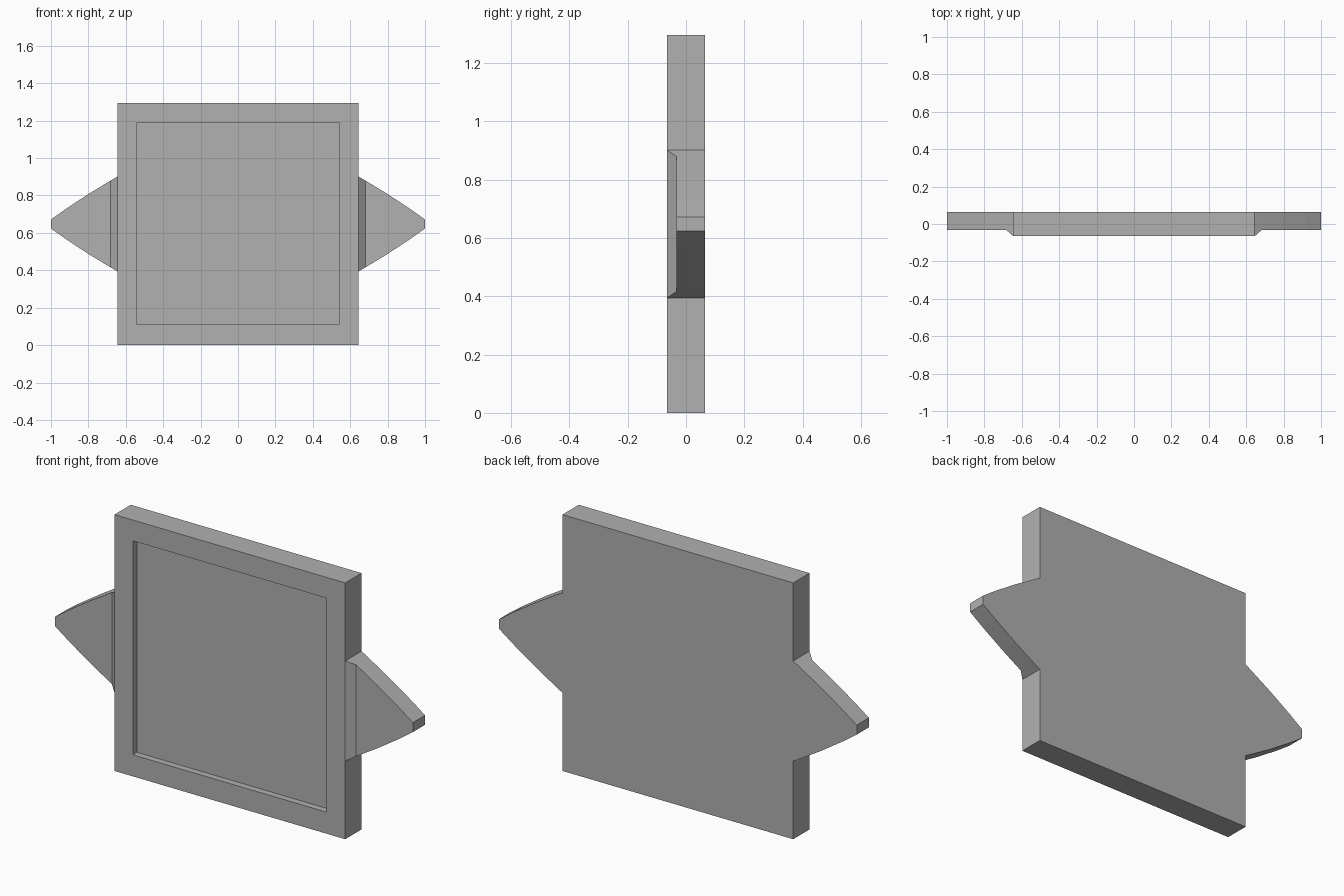
import bpy
import bmesh

if "Cube" in bpy.data.objects:
    bpy.data.objects.remove(bpy.data.objects["Cube"])

W, H, T = 1.29, 1.295, 0.13      # plate width, height, thickness
MID = H / 2
RAISE = 0.033                    # rim height above recess floor and tab faces
FRONT, BACK = -T / 2, T / 2

grey = bpy.data.materials.new("dark_grey")
grey.diffuse_color = (0.44, 0.44, 0.44, 1)
grey.use_nodes = True
grey.node_tree.nodes["Principled BSDF"].inputs["Base Color"].default_value = grey.diffuse_color


def make_object(name, bm):
    bmesh.ops.recalc_face_normals(bm, faces=bm.faces)
    mesh = bpy.data.meshes.new(name)
    bm.to_mesh(mesh)
    bm.free()
    mesh.materials.append(grey)
    obj = bpy.data.objects.new(name, mesh)
    bpy.context.collection.objects.link(obj)
    return obj


def box(size, centre):
    bm = bmesh.new()
    bmesh.ops.create_cube(bm, size=1)
    bmesh.ops.scale(bm, vec=size, verts=bm.verts)
    bmesh.ops.translate(bm, vec=centre, verts=bm.verts)
    return bm


# Square plate
plate = make_object("plate", box((W, T, H), (0, 0, MID)))

# Shallow front recess with very slightly rounded corners
bm = box((1.083, 2 * RAISE, 1.081), (0, FRONT, MID + 0.002))
corners = [e for e in bm.edges
           if abs(e.verts[0].co.y - e.verts[1].co.y) > 0.01]
bmesh.ops.bevel(bm, geom=corners, offset=0.004, segments=2,
                profile=0.5, affect='EDGES')
cutter = make_object("recess_cutter", bm)
cutter.hide_render = True
cutter.hide_set(True)
cut = plate.modifiers.new("recess", 'BOOLEAN')
cut.operation = 'DIFFERENCE'
cut.object = cutter
cut.solver = 'EXACT'

# Pointed side tab: stations of (distance out, half height, front y)
low = FRONT + RAISE
stations = [(W / 2, 0.253, FRONT), (0.683, 0.231, low), (0.80, 0.160, low),
            (0.92, 0.081, low), (1.0, 0.024, low)]
bm = bmesh.new()
loops = [[bm.verts.new((x, y, MID + s * h))
          for y, s in ((f, -1), (BACK, -1), (BACK, 1), (f, 1))]
         for x, h, f in stations]
for a, b in zip(loops, loops[1:]):
    for i in range(4):
        j = (i + 1) % 4
        bm.faces.new((a[i], a[j], b[j], b[i]))
bm.faces.new(loops[0])
bm.faces.new(loops[-1])
# Merge the coplanar strips of the front and back faces
bmesh.ops.recalc_face_normals(bm, faces=bm.faces)
bmesh.ops.dissolve_limit(bm, angle_limit=0.005, verts=bm.verts, edges=bm.edges)
tabs = make_object("side_tabs", bm)

# Matching tab on the other side
mirror = tabs.modifiers.new("mirror", 'MIRROR')
mirror.use_axis = (True, False, False)
mirror.use_mirror_merge = False
